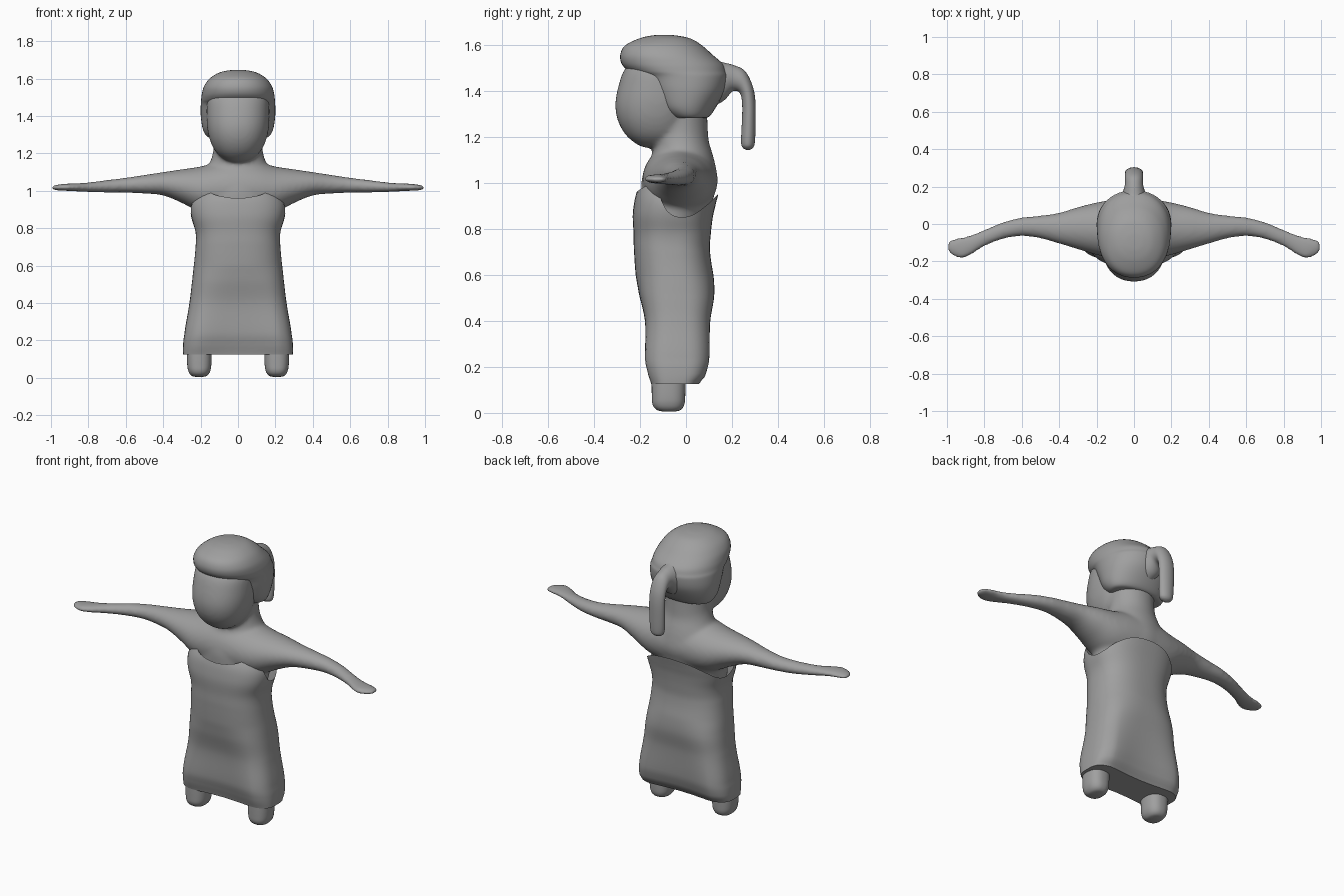
import bpy, bmesh, math
from mathutils import Vector

if "Cube" in bpy.data.objects:
    bpy.data.objects.remove(bpy.data.objects["Cube"])

grey = bpy.data.materials.new("plain grey")
grey.diffuse_color = (0.35, 0.35, 0.35, 1)
grey.use_nodes = True
grey.node_tree.nodes["Principled BSDF"].inputs["Base Color"].default_value = grey.diffuse_color
SIDES, STEPS = 48, 6


def spline(keys, t):
    """Smooth interpolation through tuples; t runs from 0 to len(keys) - 1."""
    i = min(int(t), len(keys) - 2)
    f = t - i
    a, b, c, d = (keys[min(max(i + k, 0), len(keys) - 1)] for k in (-1, 0, 1, 2))
    return [0.5 * (2 * q + (r - p) * f + (2 * p - 5 * q + 4 * r - s) * f * f
                   + (3 * q - p - 3 * r + s) * f ** 3) for p, q, r, s in zip(a, b, c, d)]


def power(v, n):
    return math.copysign(abs(v) ** (2 / n), v)


def build(name, rings, caps=(True, True)):
    """Skin closed rings of points into one smooth object."""
    bm = bmesh.new()
    loops = [[bm.verts.new(p) for p in ring] for ring in rings]
    for lo, hi in zip(loops, loops[1:]):
        for j in range(len(lo)):
            k = (j + 1) % len(lo)
            bm.faces.new((lo[j], lo[k], hi[k], hi[j]))
    for cap, loop in zip(caps, (loops[0], loops[-1])):
        if cap:
            bm.faces.new(loop)
    bmesh.ops.recalc_face_normals(bm, faces=bm.faces)
    mesh = bpy.data.meshes.new(name)
    bm.to_mesh(mesh)
    bm.free()
    mesh.materials.append(grey)
    obj = bpy.data.objects.new(name, mesh)
    bpy.context.collection.objects.link(obj)
    smooth(obj)
    return obj


def smooth(obj):
    bpy.ops.object.select_all(action='DESELECT')
    obj.select_set(True)
    bpy.context.view_layer.objects.active = obj
    bpy.ops.object.shade_smooth_by_angle(angle=math.radians(50))


def loft(name, keys, axis, n=2):
    """Each key holds two opposite points of a section and its half width along axis."""
    keys = [(*p, *q, w) for p, q, w in keys]
    rings = []
    for s in range((len(keys) - 1) * STEPS + 1):
        v = spline(keys, s / STEPS)
        p, q, w = Vector(v[:3]), Vector(v[3:6]), max(v[6], 0.002)
        mid, half = (p + q) / 2, (q - p) / 2
        rings.append([mid + half * power(math.cos(a), n) + Vector(axis) * w * power(math.sin(a), n)
                      for a in (math.tau * j / SIDES for j in range(SIDES))])
    return build(name, rings)


def upright(name, rows, x=0, n=2):
    """Rows of height, front y, back y, half width."""
    return loft(name, [((x, f, z), (x, b, z), w) for z, f, b, w in rows], (1, 0, 0), n)


# Arms and chest, lofted from one hand to the other: x, front y, back y, bottom z, top z
arm = [(0, -.19, .135, .86, 1.17), (.1, -.185, .13, .865, 1.155), (.2, -.165, .115, .885, 1.13),
       (.3, -.135, .09, .935, 1.115), (.4, -.105, .06, .975, 1.1), (.5, -.077, .045, .985, 1.085),
       (.6, -.065, .035, .99, 1.07), (.7, -.08, .01, .99, 1.058), (.8, -.12, -.03, .993, 1.045),
       (.87, -.165, -.058, .997, 1.04), (.92, -.187, -.07, 1, 1.038), (.97, -.17, -.08, 1.002, 1.032),
       (.992, -.15, -.095, 1.006, 1.027), (1, -.13, -.115, 1.013, 1.02)]
arm = [(-x, *r) for x, *r in reversed(arm[1:])] + arm
body = loft("body", [((x, f, (b + t) / 2), (x, k, (b + t) / 2), (t - b) / 2)
                     for x, f, k, b, t in arm], (0, 0, 1))

# Torso and neck
torso = upright("torso", [(.65, -.19, .07, .19), (.8, -.2, .085, .21), (.92, -.195, .115, .225),
                          (1, -.195, .138, .22), (1.06, -.18, .132, .2), (1.12, -.15, .118, .165),
                          (1.18, -.14, .1, .14), (1.24, -.14, .095, .13), (1.36, -.13, .09, .13)])

# Face
face = upright("face", [(1.155, -.18, -.1, .03), (1.17, -.215, -.05, .075), (1.21, -.262, 0, .12),
                        (1.27, -.296, .03, .15), (1.34, -.308, .05, .165), (1.42, -.295, .06, .168),
                        (1.5, -.265, .05, .16), (1.56, -.2, 0, .12)], n=2.2)

# Blend torso, arms and face into one skin
for obj in (body, torso, face):
    obj.select_set(True)
bpy.context.view_layer.objects.active = body
bpy.ops.object.join()
remesh = body.modifiers.new("blend", 'REMESH')
remesh.mode = 'VOXEL'
remesh.voxel_size = 0.011
remesh.use_smooth_shade = True
relax = body.modifiers.new("relax", 'SMOOTH')
relax.factor, relax.iterations = 0.5, 10

# Hair cap with a fringe overhanging the face
upright("hair", [(1.283, -.05, .07, .13), (1.29, -.08, .1, .165), (1.33, -.13, .13, .188),
                 (1.4, -.17, .168, .199), (1.46, -.205, .18, .199), (1.488, -.25, .175, .197),
                 (1.52, -.28, .16, .193), (1.56, -.286, .115, .181), (1.6, -.265, .07, .152),
                 (1.63, -.205, .02, .105), (1.643, -.15, -.04, .055), (1.646, -.11, -.08, .015)], n=2.15)

# Ponytail: outer y and z, inner y and z, half width
tail = [(.1, 1.56, .11, 1.33, .08), (.15, 1.53, .165, 1.36, .065), (.205, 1.515, .2, 1.398, .05),
        (.255, 1.49, .225, 1.4, .048), (.288, 1.43, .24, 1.38, .048), (.302, 1.36, .245, 1.33, .048),
        (.303, 1.26, .243, 1.26, .047), (.3, 1.18, .24, 1.18, .043), (.292, 1.155, .247, 1.155, .032),
        (.277, 1.145, .262, 1.145, .01)]
loft("ponytail", [((0, a, b), (0, c, d), w) for a, b, c, d, w in tail], (1, 0, 0))

# Dress: height, front y, back y, half width
dress = [(.125, -.165, .07, .293), (.16, -.18, .1, .294), (.23, -.197, .12, .287), (.4, -.193, .12, .26),
         (.52, -.212, .13, .245), (.7, -.226, .105, .227), (.78, -.228, .108, .227), (.86, -.232, .118, .25),
         (.92, -.225, .132, .256), (.96, -.215, .142, .245), (1, -.195, .145, .225)]
# Scalloped neckline heights from front centre round to back centre
neckline = [(.96,), (.975,), (.993,), (.955,), (.86,), (.86,), (.9,), (.94,), (.955,)]


def dress_point(a, t):
    around = abs((a + math.pi) % math.tau - math.pi) / math.pi * (len(neckline) - 1)
    z = .125 + t * (spline(neckline, around)[0] - .125)
    i = max(k for k in range(len(dress) - 1) if dress[k][0] <= z)
    _, f, b, w = spline(dress, i + (z - dress[i][0]) / (dress[i + 1][0] - dress[i][0]))
    low = max(0, min(1, (.6 - z) / .45))
    n = 2.5 + low
    x, y = power(math.sin(a), n), -power(math.cos(a), n)
    y *= 1 - .22 * low * (1 - min(1, abs(x) / .75) ** 2)  # hollow between the legs
    return (w * x, (f + b) / 2 + (b - f) / 2 * y, z)


build("dress", [[dress_point(math.tau * j / 64, k / 48) for j in range(64)] for k in range(49)],
      caps=(True, False))

# Legs
for side, x in (("left", .207), ("right", -.207)):
    upright(side + "_leg", [(.005, -.09, -.055, .02), (.012, -.125, -.025, .042), (.035, -.145, -.008, .058),
                            (.08, -.149, -.003, .065), (.2, -.15, 0, .067)], x, 2.4)
